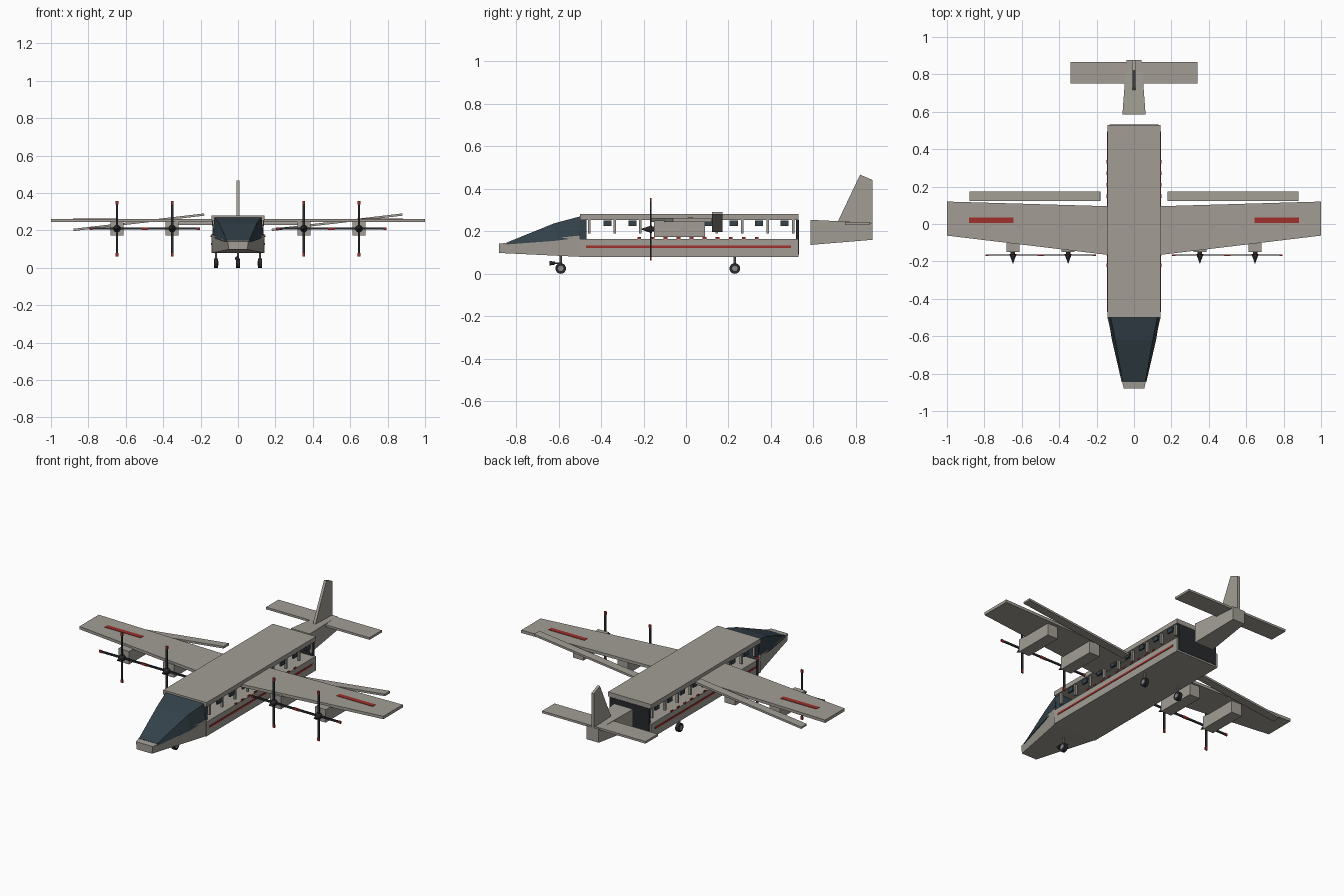
import bpy, bmesh, math
from mathutils import Vector, Matrix

if "Cube" in bpy.data.objects:
    bpy.data.objects.remove(bpy.data.objects["Cube"])


def mat(name, c):
    m = bpy.data.materials.new(name)
    m.diffuse_color = (*c, 1)
    m.use_nodes = True
    m.node_tree.nodes["Principled BSDF"].inputs["Base Color"].default_value = m.diffuse_color
    return m


GREY = mat("hull_grey", (0.36, 0.34, 0.30))
GLASS = mat("dark_glass", (0.035, 0.055, 0.07))
BLACK = mat("black", (0.02, 0.022, 0.025))
RED = mat("red", (0.35, 0.03, 0.025))
STEEL = mat("steel", (0.25, 0.25, 0.25))


def finish(name, bm, m):
    bmesh.ops.recalc_face_normals(bm, faces=bm.faces)
    me = bpy.data.meshes.new(name)
    bm.to_mesh(me)
    bm.free()
    ob = bpy.data.objects.new(name, me)
    bpy.context.collection.objects.link(ob)
    me.materials.append(m)
    return ob


def box(name, x, y, z, m=GREY):
    """Box from three (min, max) ranges."""
    bm = bmesh.new()
    bmesh.ops.create_cube(bm, size=1)
    for v in bm.verts:
        v.co = [(r[0] + r[1]) / 2 + c * (r[1] - r[0]) for r, c in zip((x, y, z), v.co)]
    return finish(name, bm, m)


def loft(name, sections, m=GREY):
    """Loft trapezoid sections: (y, bottom half width, top half width, z low, z high)."""
    bm = bmesh.new()
    rings = [[bm.verts.new(p) for p in ((-b, y, lo), (b, y, lo), (t, y, hi), (-t, y, hi))]
             for y, b, t, lo, hi in sections]
    for r, s in zip(rings, rings[1:]):
        for i in range(4):
            j = (i + 1) % 4
            bm.faces.new((r[i], r[j], s[j], s[i]))
    bm.faces.new(rings[0])
    bm.faces.new(rings[-1])
    return finish(name, bm, m)


def prism(name, pts, offset, m=GREY):
    """Extrude a closed planar outline by an offset vector."""
    bm = bmesh.new()
    f = bm.faces.new([bm.verts.new(p) for p in pts])
    r = bmesh.ops.extrude_face_region(bm, geom=[f])
    bmesh.ops.translate(bm, vec=offset, verts=[v for v in r["geom"] if isinstance(v, bmesh.types.BMVert)])
    return finish(name, bm, m)


def cone(name, a, b, r1, r2, m, n=16):
    a, b = Vector(a), Vector(b)
    bm = bmesh.new()
    rot = (b - a).to_track_quat('Z', 'Y').to_matrix().to_4x4()
    bmesh.ops.create_cone(bm, cap_ends=True, segments=n, radius1=r1, radius2=r2, depth=(b - a).length,
                          matrix=Matrix.Translation((a + b) / 2) @ rot)
    return finish(name, bm, m)


# fuselage: lower tub, roof, bulkheads
box("lower_fuselage", (-.142, .142), (-.5, .53), (.08, .165))
box("roof", (-.142, .142), (-.5, .53), (.254, .281))
box("rear_bulkhead", (-.13, .13), (.519, .532), (.09, .254), BLACK)
box("front_bulkhead", (-.128, .128), (-.5, -.468), (.165, .256), GLASS)

# nose and canopy
loft("nose", [(-.88, .05, .055, .098, .142), (-.5, .137, .142, .08, .18)])
loft("canopy", [(-.845, .066, .06, .138, .147), (-.62, .118, .1, .155, .238),
                (-.5, .138, .125, .17, .27)], GLASS)

# cabin sides
for s in (-1, 1):
    def side(a, b):
        return tuple(sorted((s * a, s * b)))
    for i in range(9):
        y = -.455 + .12 * i
        box("window_pillar", side(.122, .136), (y - .006, y + .006), (.19, .256))
    for i in range(8):
        y = -.37 + .119 * i
        box("window", side(.128, .138), (y - .019, y + .019), (.225, .25), GLASS)
    for i in range(10):
        y = -.22 + .0615 * i
        box("side_marking", side(.138, .146), (y - .009, y + .009), (.164, .173), RED)
    box("side_stripe", side(.14, .145), (-.47, .495), (.122, .133), RED)

    # wing with tip marking and tilted flap
    prism("wing", [(s * .1, -.17, .245), (s, -.062, .245), (s, .12, .245), (s * .1, .094, .245)], (0, 0, .017))
    box("wing_marking", side(.645, .882), (.006, .034), (.258, .2645), RED)
    flap = box("flap", (-.352, .352), (-.025, .025), (-.006, .006))
    flap.location = (s * .53, .148, .244)
    flap.rotation_euler = (0, -.117, 0)

    # engines and propellers
    for x in (.352, .647):
        x *= s
        box("nacelle", (x - .035, x + .035), (-.15, .09), (.173, .25))
        cone("spinner", (x, -.16, .21), (x, -.21, .21), .019, .002, BLACK)
        cone("prop_shaft", (x, -.145, .21), (x, -.162, .21), .012, .012, BLACK)
        box("vertical_blades", (x - .006, x + .006), (-.169, -.163), (.075, .345), BLACK)
        box("horizontal_blades", (x - .135, x + .135), (-.169, -.163), (.204, .216), BLACK)
        for k in range(4):
            cx, cz = math.cos(k * math.pi / 2), math.sin(k * math.pi / 2)
            px, pz = x + .139 * cx, .21 + .139 * cz
            wx, wz = .009 * abs(cx) + .007 * abs(cz), .009 * abs(cz) + .007 * abs(cx)
            box("blade_tip", (px - wx, px + wx), (-.17, -.162), (pz - wz, pz + wz), RED)

# tail
loft("tail_boom", [(.586, .062, .062, .136, .254), (.878, .04, .04, .16, .24)])
prism("tail_fin", [(-.008, .71, .235), (-.008, .82, .467), (-.008, .878, .442), (-.008, .878, .235)], (.016, 0, 0))
box("tailplane", (-.34, .34), (.75, .866), (.23, .243))

# landing gear
for name, x, y in (("nose", 0, -.59), ("left", -.117, .23), ("right", .117, .23)):
    cone(name + "_wheel", (x - .01, y, .025), (x + .01, y, .025), .025, .025, BLACK, 20)
    cone(name + "_wheel_hub", (x - .012, y, .025), (x + .012, y, .025), .013, .013, STEEL)
    cone(name + "_gear_strut", (x, y, .03), (x, y, .095), .006, .006, STEEL, 10)
box("nose_gear_arm", (-.006, .006), (-.632, -.585), (.046, .053), BLACK)
cone("landing_light", (-.006, -.643, .05), (-.006, -.618, .05), .011, .007, BLACK, 12)
